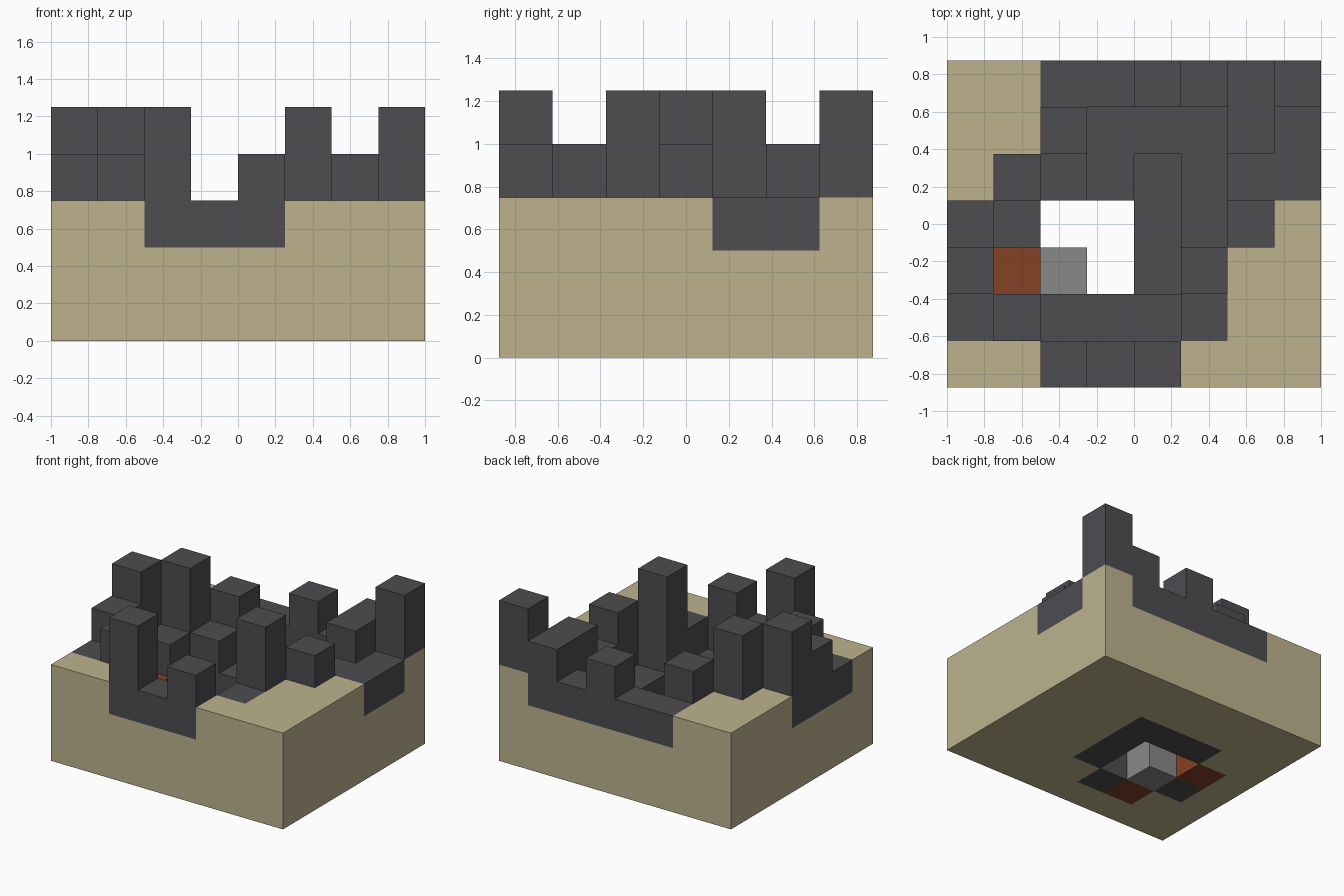
import bpy
import bmesh
from mathutils import Vector

cube = bpy.data.objects.get("Cube")
if cube:
    bpy.data.objects.remove(cube, do_unlink=True)

CELL = 0.25

# Height map, back row first: digit = rock height, s = sand, g = stone block
ROWS = [
    "ss334345",
    "ss422243",
    "s5321233",
    "5300124s",
    "42g015ss",
    "342223ss",
    "ss534sss",
]
ROWS.reverse()
NX, NY = len(ROWS[0]), len(ROWS)
SAND_TOP = 3
PIT = {(i, j) for i in (2, 3) for j in (2, 3)}
EMBERS = {(1, 2, 1), (1, 3, 0), (2, 1, 0)}
STEPS = [(1, 0, 0), (-1, 0, 0), (0, 1, 0), (0, -1, 0), (0, 0, 1), (0, 0, -1)]


def beside_pit(i, j):
    return any((i + a, j + b) in PIT for a, b, c in STEPS if c == 0)


def column(i, j):
    """Names of the blocks in one column, bottom to top."""
    code = ROWS[j][i]
    if code == "s":
        return ["sand_ground"] * SAND_TOP
    if code == "g":
        return ["stone_block"]
    height = int(code)
    base = max(0, min(height - 1, 2))
    if beside_pit(i, j):
        base = 0
    if (i, j) == (NX - 1, NY - 1):
        base = SAND_TOP
    names = ["sand_ground"] * base + ["dark_rock"] * (height - base)
    return ["ember_blocks" if (i, j, k) in EMBERS else n
            for k, n in enumerate(names)]


blocks = {(i, j, k): name
          for i in range(NX) for j in range(NY)
          for k, name in enumerate(column(i, j))}


def material(name, colour):
    mat = bpy.data.materials.new(name)
    mat.use_nodes = True
    mat.diffuse_color = (*colour, 1)
    mat.node_tree.nodes["Principled BSDF"].inputs["Base Color"].default_value = (*colour, 1)
    return mat


def add_exposed_face(bm, block, step):
    """Add one square on the open side of a block."""
    normal = Vector(step)
    side = Vector((step[1], step[2], step[0]))
    up = normal.cross(side)
    centre = Vector(block) + Vector((0.5, 0.5, 0.5)) + normal / 2
    centre -= Vector((NX / 2, NY / 2, 0))
    corners = [(-1, -1), (1, -1), (1, 1), (-1, 1)]
    bm.faces.new([bm.verts.new((centre + (side * a + up * b) / 2) * CELL)
                  for a, b in corners])


def build(name, mat):
    bm = bmesh.new()
    for block, kind in blocks.items():
        if kind != name:
            continue
        for step in STEPS:
            if tuple(p + q for p, q in zip(block, step)) not in blocks:
                add_exposed_face(bm, block, step)
    bmesh.ops.remove_doubles(bm, verts=bm.verts, dist=0.001)
    mesh = bpy.data.meshes.new(name)
    bm.to_mesh(mesh)
    bm.free()
    mesh.materials.append(mat)
    bpy.context.collection.objects.link(bpy.data.objects.new(name, mesh))


# One object per kind of block
build("sand_ground", material("sand", (0.51, 0.45, 0.27)))
build("dark_rock", material("dark rock", (0.075, 0.074, 0.083)))
build("ember_blocks", material("rust brown", (0.235, 0.053, 0.018)))
build("stone_block", material("grey stone", (0.25, 0.25, 0.25)))
